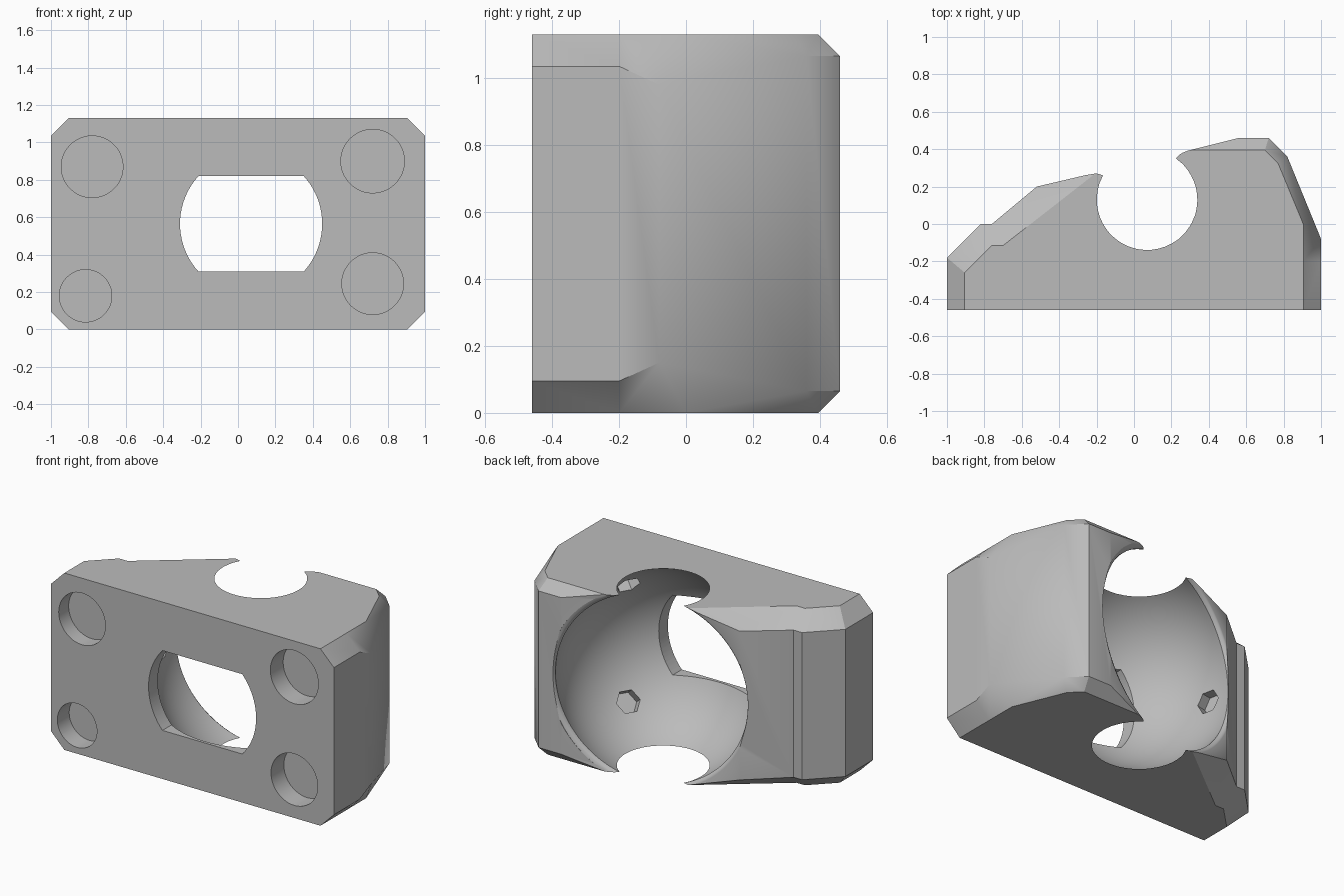
import bpy, bmesh, math
from mathutils import Vector, Matrix

if "Cube" in bpy.data.objects:
    bpy.data.objects.remove(bpy.data.objects["Cube"])

HEIGHT = 1.13
CENTRE = Vector((0.07, 0.13, HEIGHT / 2))
RADIUS = 0.626

grey = bpy.data.materials.new("plain_grey")
grey.use_nodes = True
grey.diffuse_color = (0.5, 0.5, 0.5, 1)
grey.node_tree.nodes["Principled BSDF"].inputs["Base Color"].default_value = (0.5, 0.5, 0.5, 1)


def loft(name, rings, matrix=Matrix()):
    """Join equal-length rings of points into a closed solid."""
    bm = bmesh.new()
    rows = [[bm.verts.new(matrix @ Vector(p)) for p in ring] for ring in rings]
    n = len(rows[0])
    for a, b in zip(rows, rows[1:]):
        for i in range(n):
            j = (i + 1) % n
            bm.faces.new((a[i], a[j], b[j], b[i]))
    bm.faces.new(rows[0])
    bm.faces.new(rows[-1])
    bmesh.ops.remove_doubles(bm, verts=bm.verts, dist=0.0005)
    bmesh.ops.triangulate(bm, faces=bm.faces[:])
    bmesh.ops.recalc_face_normals(bm, faces=bm.faces[:])
    mesh = bpy.data.meshes.new(name)
    bm.to_mesh(mesh)
    bm.free()
    mesh.materials.append(grey)
    obj = bpy.data.objects.new(name, mesh)
    bpy.context.collection.objects.link(obj)
    return obj


def circle(r, z, n):
    return [(r * math.cos(math.tau * i / n), r * math.sin(math.tau * i / n), z) for i in range(n)]


def aim(origin, direction):
    return Matrix.Translation(origin) @ Vector(direction).to_track_quat("Z", "Y").to_matrix().to_4x4()


# Body outline: end-face point, wall point, chamfer height
outline = [
    ((-0.905, -0.46), (-1, -0.46), 0.095),
    ((0.905, -0.46), (1, -0.46), 0.095),
    ((0.905, -0.2), (1, -0.2), 0.095),
    ((0.905, 0), (1, -0.08), 0.15),
    ((0.77, 0.325), (0.82, 0.36), 0.065),
    ((0.7, 0.395), (0.72, 0.46), 0.065),
    ((0.56, 0.395), (0.56, 0.46), 0.065),
    ((0.3, 0.395), (0.3, 0.395), 0),
    ((-0.2, 0.275), (-0.2, 0.275), 0),
    ((-0.2, 0.275), (-0.52, 0.2), 0.09),
    ((-0.7, -0.115), (-0.76, 0), 0.095),
    ((-0.76, -0.115), (-0.82, 0), 0.095),
    ((-0.905, -0.26), (-1, -0.18), 0.095),
]
body = loft("ball_housing", [
    [(*end, 0) for end, wall, drop in outline],
    [(*wall, drop) for end, wall, drop in outline],
    [(*wall, HEIGHT - drop) for end, wall, drop in outline],
    [(*end, HEIGHT) for end, wall, drop in outline],
])

# Ball socket with a rounded lip, tilted toward the open back
cutters = []
profile = []
last = math.pi - math.acos(0.18 / RADIUS)
for i in range(33):
    a = 0.02 + (last - 0.02) * i / 32
    profile.append((RADIUS * math.sin(a), -RADIUS * math.cos(a)))
profile += [(0.604, 0.188), (0.608, 0.195), (0.615, 0.201), (0.63, 0.206), (0.632, 0.6)]
cutters.append(loft("socket_cutter", [circle(r, d, 96) for r, d in profile],
                    aim(CENTRE, (-0.229, 0.973, 0))))

# Flat-sided round window through the front
half = math.asin(0.255 / 0.38)
arc = [-half + 2 * half * i / 20 for i in range(21)]
window = [(0.38 * math.cos(a + turn), 0.38 * math.sin(a + turn)) for turn in (0, math.pi) for a in arc]
cutters.append(loft("window_cutter", [
    [(CENTRE.x + x, y, CENTRE.z + z) for x, z in window] for y in (-0.6, -0.1)]))

# Blind round recesses in the front corners
for x, z, r, depth in ((-0.78, 0.87, 0.165, 0.1), (0.72, 0.9, 0.17, 0.13),
                       (-0.815, 0.18, 0.14, 0.12), (0.72, 0.245, 0.165, 0.13)):
    cutters.append(loft("recess_cutter", [circle(r, -0.1, 48), circle(r, depth, 48)],
                        aim((x, -0.46, z), (0, 1, 0))))

# Three hexagonal bearing pockets in the socket wall
for direction in ((0.43, -0.26, 0.375), (0.43, -0.26, -0.375), (-0.61, -0.12, 0)):
    cutters.append(loft("pocket_cutter", [circle(0.075, 0.5, 6), circle(0.075, RADIUS + 0.06, 6)],
                        aim(CENTRE, direction)))

# Carve the body and bake the result
for cutter in cutters:
    cutter.hide_render = True
    mod = body.modifiers.new(cutter.name, "BOOLEAN")
    mod.operation = "DIFFERENCE"
    mod.solver = "EXACT"
    mod.object = cutter
bpy.context.view_layer.update()
carved = bpy.data.meshes.new_from_object(body.evaluated_get(bpy.context.evaluated_depsgraph_get()))
body.modifiers.clear()
body.data = carved
carved.materials.clear()
carved.materials.append(grey)
for face in carved.polygons:
    face.material_index = 0
for cutter in cutters:
    bpy.data.objects.remove(cutter)

bpy.ops.object.select_all(action="DESELECT")
body.select_set(True)
bpy.context.view_layer.objects.active = body
bpy.ops.object.shade_smooth_by_angle(angle=math.radians(30))
